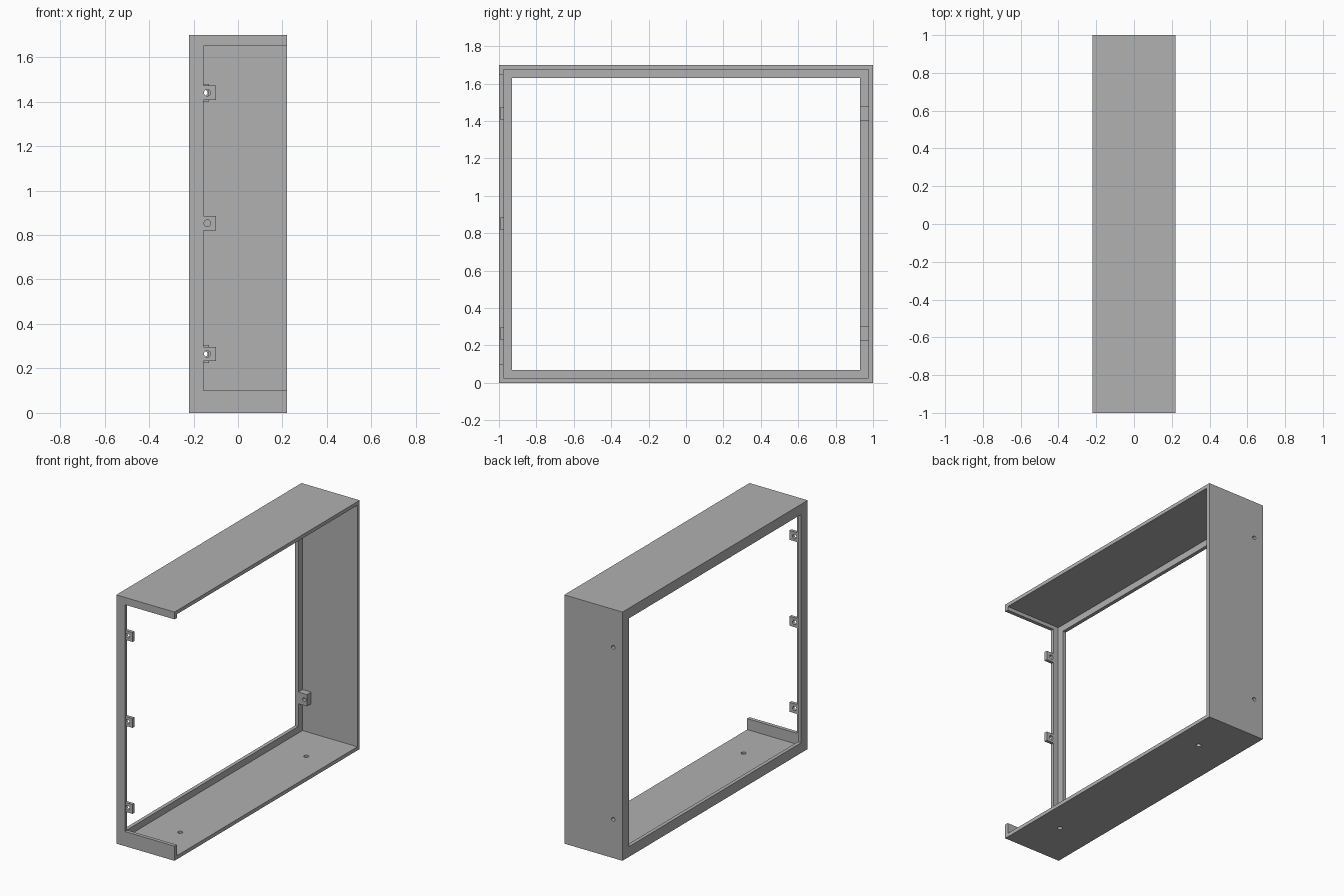
import bpy
import math

default = bpy.data.objects.get("Cube")
if default:
    bpy.data.objects.remove(default, do_unlink=True)

grey = bpy.data.materials.new("plain grey")
grey.use_nodes = True
colour = (0.44, 0.44, 0.44, 1)
grey.diffuse_color = colour
grey.node_tree.nodes["Principled BSDF"].inputs["Base Color"].default_value = colour


def box(name, x, y, z):
    """Box from (low, high) limits along each axis."""
    bpy.ops.mesh.primitive_cube_add(size=1)
    ob = bpy.context.object
    ob.name = name
    limits = (x, y, z)
    for v in ob.data.vertices:
        v.co = [lim[0] if c < 0 else lim[1] for c, lim in zip(v.co, limits)]
    ob.data.materials.append(grey)
    return ob


def drill(centre, radius, axis, depth=0.2):
    """Round cutter along y or z."""
    turn = (math.pi / 2, 0, 0) if axis == "y" else (0, 0, 0)
    bpy.ops.mesh.primitive_cylinder_add(vertices=24, radius=radius, depth=depth,
                                        location=centre, rotation=turn)
    ob = bpy.context.object
    ob.data.materials.append(grey)
    return ob


def cut(target, cutters):
    """Subtract the cutters one by one, then remove them."""
    for cutter in cutters:
        cutter.hide_render = True
        mod = target.modifiers.new("cut", "BOOLEAN")
        mod.operation = "DIFFERENCE"
        mod.solver = "EXACT"
        mod.object = cutter
        bpy.context.view_layer.objects.active = target
        bpy.ops.object.modifier_apply(modifier=mod.name)
        bpy.data.objects.remove(cutter, do_unlink=True)


X, Y, Z = 0.22, 1.0, 1.7      # outer half width, half length, height
WALL = 0.025
LIP = 0.07
block_heights = (0.265, 1.44)
hole_x = -0.15

# Housing: open tray with a rimmed window and an open front end
housing = box("housing", (-X, X), (-Y, Y), (0, Z))
cut(housing, [
    box("cavity", (-X + WALL, 1), (-Y + WALL, Y - WALL), (WALL, Z - WALL)),
    box("window", (-1, 1), (-Y + LIP, Y - LIP), (LIP, Z - LIP)),
    box("front_opening", (-0.155, 1), (-2, -Y + LIP / 2), (0.1, 1.65)),
])
# Screw holes in the floor and the back wall
cut(housing, [drill((0.04, y, 0), 0.016, "z") for y in (-0.68, 0.68)])
cut(housing, [drill((hole_x, Y, z), 0.013, "y") for z in block_heights])

# Drilled tabs on the front edge
for i, z in enumerate((0.265, 0.853, 1.44)):
    tab = box(f"front_tab_{i + 1}", (-0.157, -0.1), (-0.995, -0.974),
              (z - 0.032, z + 0.032))
    cut(tab, [drill((-0.138, -Y, z), 0.015, "y")])

# Drilled blocks inside the back wall
for i, z in enumerate(block_heights):
    block = box(f"back_block_{i + 1}", (-X + WALL, -0.13), (Y - LIP, Y - WALL),
                (z - 0.04, z + 0.04))
    cut(block, [drill((hole_x, Y, z), 0.013, "y")])
